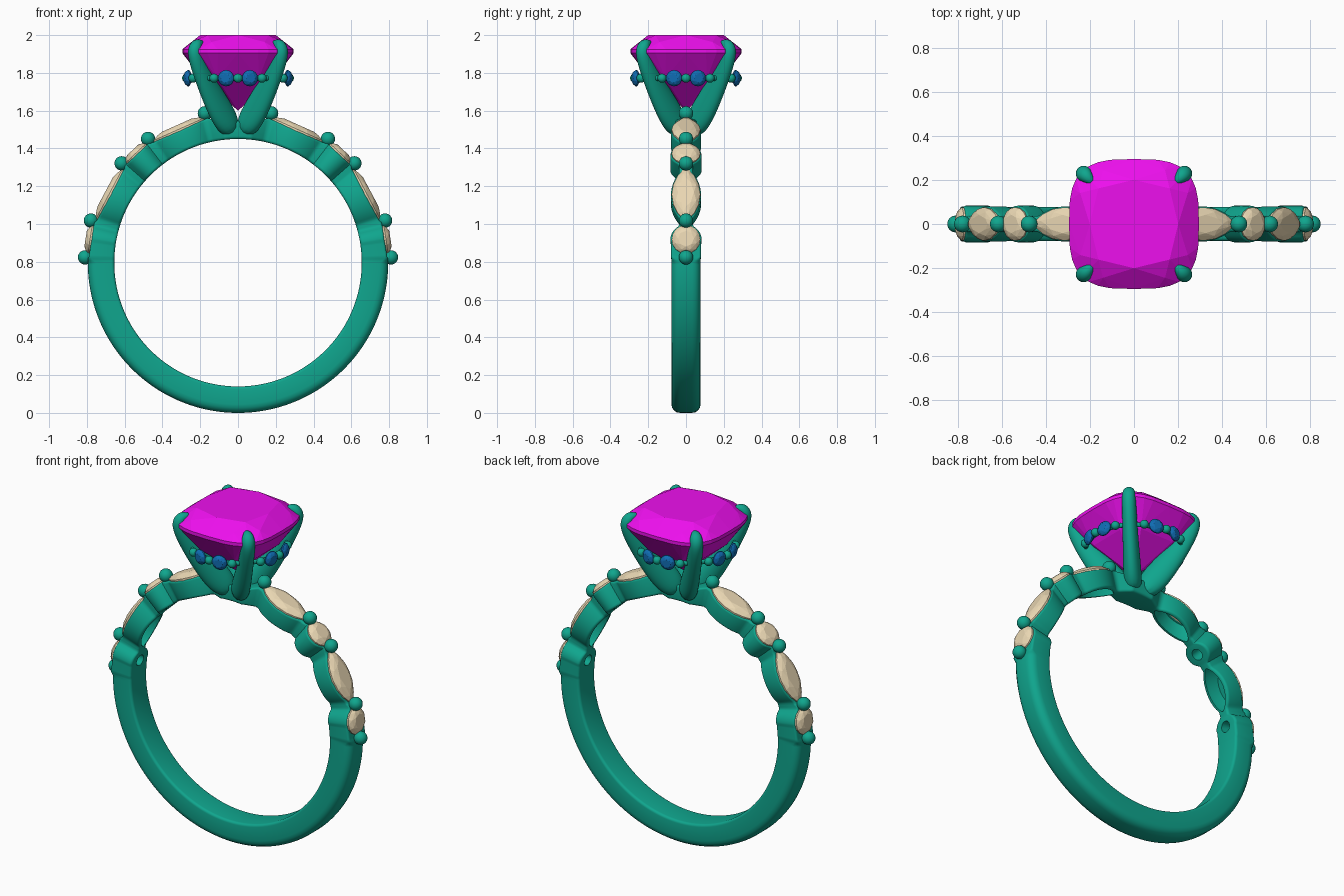
import bpy, bmesh
from math import sin, cos, tan, pi, radians, sqrt, copysign
from mathutils import Matrix, Vector

if "Cube" in bpy.data.objects:
    bpy.data.objects.remove(bpy.data.objects["Cube"])

ZC, R_IN = 0.795, 0.655          # ring centre height, finger radius
STONES = [(9, False, 0.785), (28, True, 0.765), (47, False, 0.785), (66, True, 0.765)]
BEADS = [2, 16, 40.5, 54, 77.5]


def material(name, rgb):
    m = bpy.data.materials.new(name)
    m.diffuse_color = (*rgb, 1)
    m.use_nodes = True
    m.node_tree.nodes["Principled BSDF"].inputs["Base Color"].default_value = m.diffuse_color
    return m


METAL = material("teal metal", (0.005, 0.38, 0.27))
MAGENTA = material("magenta stone", (0.85, 0.005, 0.85))
CREAM = material("cream stone", (0.82, 0.68, 0.45))
BLUE = material("blue stone", (0.005, 0.15, 0.45))


def finish(bm, name, mat, angle=None):
    bmesh.ops.recalc_face_normals(bm, faces=bm.faces)
    me = bpy.data.meshes.new(name)
    bm.to_mesh(me)
    bm.free()
    ob = bpy.data.objects.new(name, me)
    me.materials.append(mat)
    bpy.context.collection.objects.link(ob)
    if angle:
        smooth(ob, angle)
    return ob


def smooth(ob, angle):
    bpy.ops.object.select_all(action='DESELECT')
    ob.select_set(True)
    bpy.context.view_layer.objects.active = ob
    bpy.ops.object.shade_smooth_by_angle(angle=radians(angle))


def loft(bm, rings, closed=False):
    vs = [[bm.verts.new(p) for p in r] for r in rings]
    n = len(vs[0])
    pairs = list(zip(vs, vs[1:])) + ([(vs[-1], vs[0])] if closed else [])
    for a, b in pairs:
        for i in range(n):
            bm.faces.new((a[i], a[(i + 1) % n], b[(i + 1) % n], b[i]))
    if not closed:
        bm.faces.new(vs[0])
        bm.faces.new(vs[-1])


def gem(bm, M, outline, rings):
    """Faceted stone: convex hull of scaled outline rings (scale, z, step, offset)."""
    vs = [bm.verts.new(M @ Vector((x * s, y * s, z)))
          for s, z, step, off in rings for x, y in outline[off::step]]
    res = bmesh.ops.convex_hull(bm, input=vs)
    junk = {v for v in res["geom_interior"] + res["geom_unused"] if isinstance(v, bmesh.types.BMVert)}
    bmesh.ops.delete(bm, geom=list(junk), context='VERTS')


def radial(deg, r):
    """Frame on the band: x along it, y across it, z outwards."""
    c, s = cos(radians(deg)), sin(radians(deg))
    return Matrix(((s, 0, c, c * r), (0, 1, 0, 0), (-c, 0, s, ZC + s * r), (0, 0, 0, 1)))


def shape(L, W, power, n=16):
    """power 1 = oval, larger = pointed marquise"""
    out = []
    for i in range(n):
        a = 2 * pi * i / n
        out.append((L * cos(a), copysign(abs(sin(a)) ** power * W, sin(a))))
    return out


def band_size(deg):
    """Half width and outer radius of the band, scalloped around the stones."""
    p = deg if deg <= 90 else 180 - deg
    if p < 2:
        return 0.077, 0.795
    if p > 78:
        k = min(1, (p - 78) / 6)
        return 0.036 + 0.039 * k, 0.782 - 0.032 * k
    edges = [2, 16, 40.5, 54, 78.1]
    i = max(j for j in range(4) if p >= edges[j])
    mid, long, r = STONES[i]
    d = radians(p - mid)
    t = r * tan(d)
    if long:
        w = 0.08 * max(0, 1 - (t / 0.172) ** 2) ** 0.75
    else:
        w = 0.08 if p < 9 else sqrt(max(0, 0.083 ** 2 - t * t))
    return max(0.036, w), r / cos(d)


# Band: rounded section swept around the finger
bm = bmesh.new()
rings = []
for k in range(480):
    deg = -90 + k * 0.75
    w, ro = band_size(deg)
    p = deg if deg <= 90 else 180 - deg
    soft = 0.045 if p < 0 else (0.045 - 0.0165 * p if p < 2 else 0.012)
    M = radial(deg, 0)
    sec = []
    for sy, rr, c, a0 in ((1, ro, soft, 0), (-1, ro, soft, 90), (-1, R_IN, 0.015, 180), (1, R_IN, 0.015, 270)):
        sz = 1 if rr == ro else -1
        for j in range(5):
            a = radians(a0 + j * 22.5)
            sec.append(M @ Vector((0, sy * (w - c) + c * cos(a), rr - sz * c + c * sin(a))))
    rings.append(sec)
loft(bm, rings, closed=True)
band = finish(bm, "band", METAL)

# Pockets opening to the finger side behind each small stone
bm = bmesh.new()
for mid, long, r in STONES:
    for deg in (mid, 180 - mid):
        M = radial(deg, 0)
        out = shape(0.125, 0.058, 1.5, 24) if long else shape(0.032, 0.032, 1, 24)
        loft(bm, [[M @ Vector((x * s, y * s, z)) for x, y in out]
                  for s, z in ((1.05, 0.58), (1, 0.68), (0.8, 0.735))])
cutter = finish(bm, "pocket_cutter", METAL)
cutter.hide_render = True
mod = band.modifiers.new("pockets", 'BOOLEAN')
mod.object, mod.operation, mod.solver = cutter, 'DIFFERENCE', 'EXACT'
bpy.context.view_layer.objects.active = band
bpy.ops.object.modifier_apply(modifier=mod.name)
bpy.data.objects.remove(cutter)
smooth(band, 35)

# Shoulder stones, alternating round and marquise
bm = bmesh.new()
for mid, long, r in STONES:
    out = shape(0.155, 0.076, 1.5) if long else shape(0.076, 0.076, 1)
    for deg in (mid, 180 - mid):
        gem(bm, radial(deg, r), out,
            [(0.55, 0.032, 2, 0), (0.8, 0.024, 2, 1), (1, 0.008, 1, 0), (1, -0.006, 1, 0), (0.5, -0.03, 2, 0)])
finish(bm, "shoulder_stones", CREAM)

# Beads between shoulder stones
bm = bmesh.new()
for b in BEADS:
    for deg in (b, 180 - b):
        bmesh.ops.create_uvsphere(bm, u_segments=20, v_segments=12, radius=0.038, matrix=radial(deg, 0.81))
finish(bm, "shoulder_beads", METAL, 60)

# Centre cushion stone
cushion = []
for i in range(32):
    a = 2 * pi * i / 32
    cushion.append(tuple(copysign(0.295 * abs(f) ** (2 / 3.2), f) for f in (cos(a), sin(a))))
bm = bmesh.new()
gem(bm, Matrix(), cushion,
    [(0.68, 2.0, 4, 0), (0.87, 1.963, 4, 2), (1, 1.925, 1, 0), (1, 1.905, 1, 0), (0.68, 1.77, 4, 2), (0, 1.6, 32, 0)])
finish(bm, "centre_stone", MAGENTA)

# Four prongs: (height, x = y offset, radial half depth, half width)
PRONG = [(1.485, 0.03, 0.055, 0.052), (1.56, 0.07, 0.085, 0.052), (1.67, 0.13, 0.073, 0.046),
         (1.79, 0.187, 0.057, 0.042), (1.88, 0.222, 0.047, 0.04), (1.93, 0.23, 0.042, 0.038),
         (1.957, 0.217, 0.032, 0.032), (1.962, 0.185, 0.01, 0.012)]
path = [Vector((x * sqrt(2), 0, z)) for z, x, _, _ in PRONG]
for q in range(4):
    bm = bmesh.new()
    spin = Matrix.Rotation(pi / 4 + q * pi / 2, 3, 'Z')
    rings = []
    for i, (_, _, depth, width) in enumerate(PRONG):
        t = (path[min(i + 1, len(path) - 1)] - path[max(i - 1, 0)]).normalized()
        nrm = Vector((t.z, 0, -t.x))
        rings.append([spin @ (path[i] + nrm * depth * cos(2 * pi * j / 12) + Vector((0, width * sin(2 * pi * j / 12), 0)))
                      for j in range(12)])
    loft(bm, rings)
    ob = finish(bm, f"prong_{q + 1}", METAL, 80)
    ob.modifiers.new("round", 'SUBSURF').levels = 2
    ob.modifiers["round"].render_levels = 2

# Hidden halo under the girdle: rail, beads and small round stones on each side
Z_HALO = 1.772


def bow(x):
    return 0.272 - 2.1 * x * x


rail, beads, blues = bmesh.new(), bmesh.new(), bmesh.new()
for q in range(4):
    spin = Matrix.Rotation(q * pi / 2, 4, 'Z')
    rings = []
    for k in range(13):
        x = -0.185 + 0.37 * k / 12
        rings.append([spin @ Vector((x, -bow(x) + 0.012 + 0.014 * cos(2 * pi * j / 8), Z_HALO + 0.014 * sin(2 * pi * j / 8)))
                      for j in range(8)])
    loft(rail, rings)
    for x in (-0.127, 0, 0.127):
        bmesh.ops.create_uvsphere(beads, u_segments=16, v_segments=10, radius=0.024,
                                  matrix=spin @ Matrix.Translation((x, -bow(x), Z_HALO)))
    for x in (-0.063, 0.063):
        face = Vector((4.2 * x, -1, 0)).to_track_quat('Z', 'Y').to_matrix().to_4x4()
        gem(blues, spin @ Matrix.Translation((x, -bow(x), Z_HALO)) @ face, shape(0.043, 0.043, 1),
            [(0.55, 0.02, 2, 0), (0.8, 0.014, 2, 1), (1, 0.003, 1, 0), (1, -0.004, 1, 0), (0.0, -0.03, 16, 0)])
finish(rail, "halo_rail", METAL, 60)
finish(beads, "halo_beads", METAL, 60)
finish(blues, "halo_stones", BLUE)
